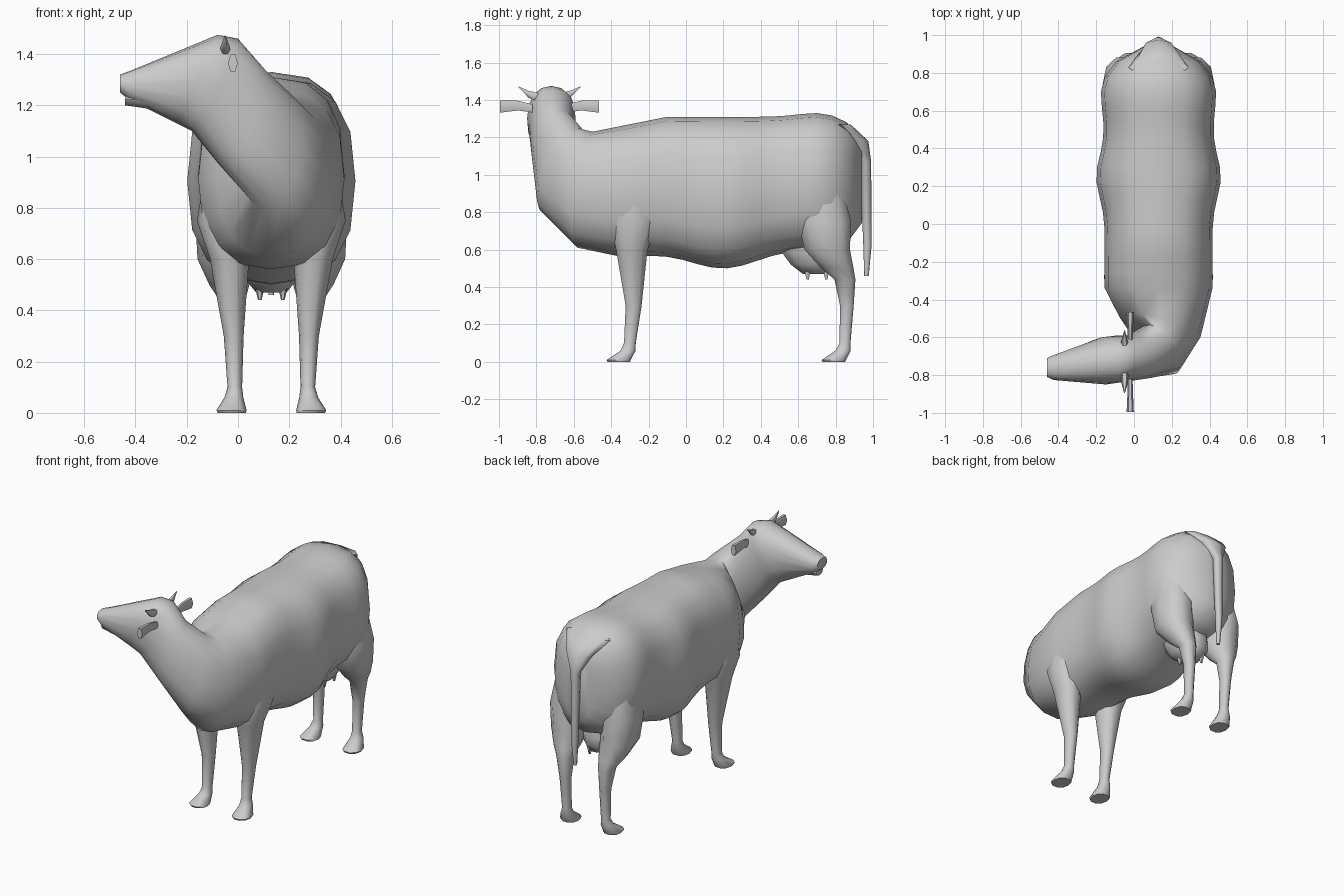
import bpy, bmesh, math
from mathutils import Vector

if "Cube" in bpy.data.objects:
    bpy.data.objects.remove(bpy.data.objects["Cube"])

MIDLINE = 0.13  # the trunk stands to the left because the head is turned right
HEAD_Y = -0.73

coat = bpy.data.materials.new("plain grey")
coat.use_nodes = True
coat.diffuse_color = (0.6, 0.6, 0.6, 1)
coat.node_tree.nodes["Principled BSDF"].inputs["Base Color"].default_value = coat.diffuse_color


def loft(name, rings, sides):
    """Skin a row of rings, each given as centre, half axis u, half axis v and roundness."""
    bm = bmesh.new()
    loops = []
    for centre, u, v, roundness in rings:
        loop = []
        for i in range(sides):
            angle = math.tau * i / sides
            c, s = math.cos(angle), math.sin(angle)
            across = u * math.copysign(abs(c) ** roundness, c)
            upward = v * math.copysign(abs(s) ** roundness, s)
            loop.append(bm.verts.new(centre + across + upward))
        loops.append(loop)
    for near, far in zip(loops, loops[1:]):
        for i in range(sides):
            j = (i + 1) % sides
            bm.faces.new((near[i], near[j], far[j], far[i]))
    bm.faces.new(loops[0])
    bm.faces.new(loops[-1])
    bmesh.ops.recalc_face_normals(bm, faces=bm.faces)
    mesh = bpy.data.meshes.new(name)
    bm.to_mesh(mesh)
    bm.free()
    mesh.materials.append(coat)
    obj = bpy.data.objects.new(name, mesh)
    bpy.context.collection.objects.link(obj)
    bpy.ops.object.select_all(action="DESELECT")
    obj.select_set(True)
    bpy.context.view_layer.objects.active = obj
    bpy.ops.object.shade_smooth_by_angle(angle=math.radians(60))


def level_ring(x, y, z, half_x, half_y):
    """Horizontal ring for legs, udder and tail."""
    return Vector((x, y, z)), Vector((half_x, 0, 0)), Vector((0, half_y, 0)), 0.9


def standing_ring(top, bottom, half_width, turn, roundness):
    """Ring between a top and a bottom point, its side axis turned about z."""
    top, bottom = Vector(top), Vector(bottom)
    side = Vector((math.cos(turn), -math.sin(turn), 0)) * half_width
    return (top + bottom) / 2, side, (top - bottom) / 2, roundness


def bump(value, centre, width):
    return math.exp(-((value - centre) / width) ** 2)


# Trunk: sagging belly, wide ribs and hips, sloping withers and a rounded rump
def trunk_ring(y):
    rump = math.sqrt(1 - (max(y - 0.7, 0) / 0.25) ** 2)
    top = min(1.31, 1.33 + 0.2 * y) + 0.02 * bump(y, 0.7, 0.15)
    bottom = 0.6 - 0.1 * bump(y, 0.2, 0.25) - 0.04 * bump(y, -0.4, 0.3)
    half_width = 0.285 + 0.045 * bump(y, 0.25, 0.15) + 0.02 * bump(y, 0.7, 0.15)
    middle, half_height = (top + bottom) / 2, (top - bottom) / 2 * rump ** 0.4
    return standing_ring((MIDLINE, y, middle + half_height),
                         (MIDLINE, y, middle - half_height), half_width * rump, 0, 0.78)


# Chest, neck, poll, forehead and muzzle: top, bottom, half width, turn in degrees
neck_and_head = [
    ((0.14, -0.5, 1.23), (MIDLINE, -0.58, 0.61), 0.225, 15),
    ((0.17, -0.58, 1.25), (0.11, -0.75, 0.8), 0.145, 40),
    ((0.09, -0.68, 1.35), (-0.06, HEAD_Y, 0.96), 0.125, 65),
    ((0, -0.7, 1.46), (-0.18, HEAD_Y, 1.1), 0.125, 80),
    ((-0.08, -0.72, 1.475), (-0.24, HEAD_Y, 1.13), 0.125, 85),
    ((-0.42, -0.76, 1.335), (-0.43, -0.76, 1.225), 0.066, 90),
    ((-0.46, -0.76, 1.32), (-0.46, -0.76, 1.25), 0.05, 90),
]
body = [trunk_ring(0.94 - 0.08 * step) for step in range(17)]
body += [standing_ring(top, bottom, width, math.radians(turn), 0.88)
         for top, bottom, width, turn in neck_and_head]
loft("body_neck_and_head", body, 16)

# Lower jaw
jaw = [standing_ring((x, -0.76, 1.25), (x, -0.76, z), width, math.pi / 2, 1)
       for x, z, width in ((-0.3, 1.18, 0.06), (-0.44, 1.2, 0.035))]
loft("lower_jaw", jaw, 8)

# Legs: y, z and radius down to the pastern, then a hoof reaching forward
leg_shapes = {
    "front": [(-0.27, 1, 0.09), (-0.28, 0.75, 0.125), (-0.29, 0.6, 0.083),
              (-0.28, 0.3, 0.042), (-0.3, 0.1, 0.031)],
    "rear": [(0.72, 1, 0.1), (0.74, 0.75, 0.14), (0.755, 0.6, 0.12), (0.81, 0.5, 0.085),
             (0.85, 0.44, 0.055), (0.86, 0.3, 0.036), (0.85, 0.1, 0.029)],
}


def build_leg(name, shape, sign):
    ankle_y = shape[-1][0]
    hoof = [(ankle_y - 0.01, 0.06, 0.04), (ankle_y - 0.06, 0.01, 0.064), (ankle_y - 0.06, 0, 0.06)]
    rings = []
    for y, z, radius in shape + hoof:
        x = MIDLINE + sign * (0.13 + 0.4 * radius)
        rings.append(level_ring(x, y, z, min(radius * 0.92, 0.11), radius * 1.06))
    loft(name, rings, 10)


# Udder
udder = [level_ring(MIDLINE, 0.62 + drop / 3, 0.7 - drop, width, width * 1.25)
         for drop, width in ((0, 0.13), (0.12, 0.12), (0.18, 0.1), (0.23, 0.06))]
loft("udder", udder, 10)


def build_teat(name, x, y):
    loft(name, [level_ring(x, y, 0.53, 0.028, 0.028), level_ring(x, y, 0.44, 0.007, 0.007)], 6)


# Tail: y, z and half sizes from the broad root to the tip
tail = [(0.83, 1.27, 0.16, 0.05), (0.92, 1.18, 0.09, 0.055), (0.96, 1.07, 0.03, 0.03),
        (0.97, 0.62, 0.02, 0.022), (0.965, 0.46, 0.01, 0.012)]
loft("tail", [level_ring(MIDLINE, *station) for station in tail], 8)


def build_spike(name, x, sign, flatness, points):
    """Ear or horn pointing out of the side of the head."""
    rings = [(Vector((x, HEAD_Y + sign * reach, z)), Vector((radius * flatness, 0, 0)),
              Vector((0, 0, radius)), 1) for reach, z, radius in points]
    loft(name, rings, 6)


ear = [(0.09, 1.355, 0.025), (0.17, 1.37, 0.03), (0.265, 1.365, 0.038)]
horn = [(0.06, 1.415, 0.026), (0.11, 1.43, 0.022), (0.165, 1.47, 0.003)]

# Everything that comes in left and right pairs
for side, sign in (("left", 1), ("right", -1)):
    for end, shape in leg_shapes.items():
        build_leg(f"{side}_{end}_leg", shape, sign)
    for end, y in (("front", 0.65), ("rear", 0.75)):
        build_teat(f"{side}_{end}_teat", MIDLINE + sign * 0.045, y)
    build_spike(f"{side}_ear", -0.02, -sign, 0.5, ear)
    build_spike(f"{side}_horn", -0.05, -sign, 0.8, horn)
